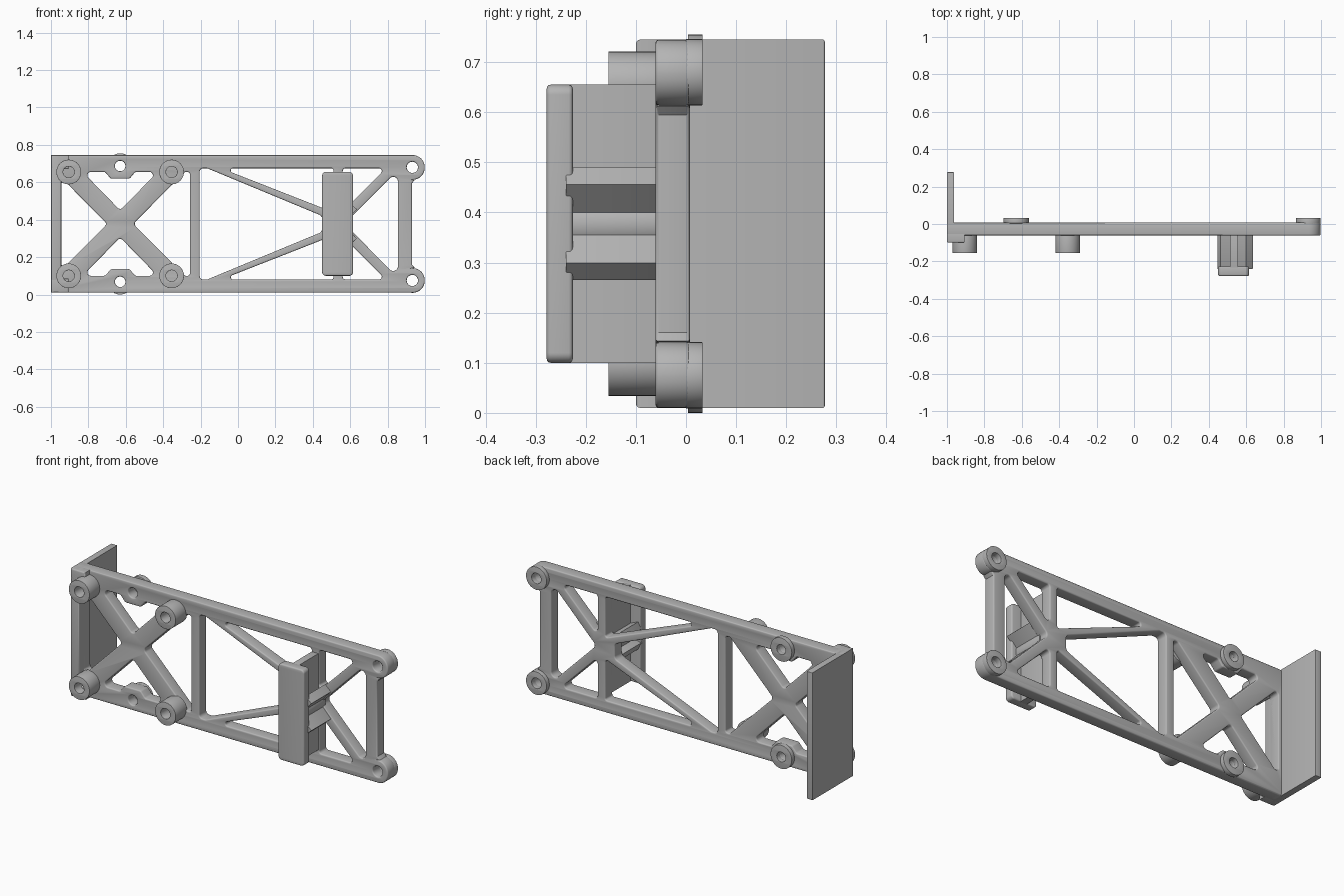
import bpy
import bmesh
import math

cube = bpy.data.objects.get("Cube")
if cube:
    bpy.data.objects.remove(cube, do_unlink=True)

grey = bpy.data.materials.new("plain grey")
grey.use_nodes = True
grey.diffuse_color = (0.46, 0.46, 0.46, 1)
grey.node_tree.nodes["Principled BSDF"].inputs["Base Color"].default_value = grey.diffuse_color

HEIGHT = 0.755  # everything mirrors about half this height


def flip(points):
    return [(x, HEIGHT - z) for x, z in points]


def circle(x, z, r, n=40):
    return [(x + r * math.cos(math.tau * i / n), z + r * math.sin(math.tau * i / n))
            for i in range(n)]


def rect(x0, x1, z0, z1):
    return [(x0, z0), (x1, z0), (x1, z1), (x0, z1)]


def bar(x0, z0, x1, z1, width):
    length = math.hypot(x1 - x0, z1 - z0)
    u, v = (z0 - z1) / length * width / 2, (x1 - x0) / length * width / 2
    return [(x0 - u, z0 - v), (x1 - u, z1 - v), (x1 + u, z1 + v), (x0 + u, z0 + v)]


def rounded(points, radius, steps=8):
    """Round every corner of a polygon."""
    out = []
    for i, (x, z) in enumerate(points):
        ends = []
        dirs = []
        for ox, oz in (points[i - 1], points[(i + 1) % len(points)]):
            d = math.hypot(ox - x, oz - z)
            dirs.append(((ox - x) / d, (oz - z) / d, d))
        a, b = dirs
        half = math.acos(max(-1, min(1, a[0] * b[0] + a[1] * b[1]))) / 2
        t = min(radius / math.tan(half), 0.48 * a[2], 0.48 * b[2])
        ends = [(x + e[0] * t, z + e[1] * t) for e in dirs]
        # rational arc so that the corner is truly circular
        w = math.sin(half)
        for k in range(steps + 1):
            s = k / steps
            c0, c1, c2 = (1 - s) ** 2, 2 * s * (1 - s) * w, s * s
            total = c0 + c1 + c2
            out.append(((c0 * ends[0][0] + c1 * x + c2 * ends[1][0]) / total,
                        (c0 * ends[0][1] + c1 * z + c2 * ends[1][1]) / total))
    return out


def prism(name, loops, y0, y1, bevel=0.004):
    """Fill the first loop, with the others as holes, and extrude along y."""
    curve = bpy.data.curves.new(name, 'CURVE')
    curve.dimensions = '2D'
    curve.fill_mode = 'BOTH'
    curve.bevel_depth = bevel
    curve.bevel_resolution = 2
    curve.offset = -bevel
    curve.extrude = (y1 - y0) / 2 - bevel
    for loop in loops:
        spline = curve.splines.new('POLY')
        spline.points.add(len(loop) - 1)
        for p, (x, z) in zip(spline.points, loop):
            p.co = (x, z, 0, 1)
        spline.use_cyclic_u = True
    obj = bpy.data.objects.new(name, curve)
    bpy.context.collection.objects.link(obj)
    obj.location.y = (y0 + y1) / 2
    obj.rotation_euler.x = math.pi / 2
    bpy.ops.object.select_all(action='DESELECT')
    obj.select_set(True)
    bpy.context.view_layer.objects.active = obj
    bpy.ops.object.convert(target='MESH')
    obj = bpy.context.view_layer.objects.active
    bm = bmesh.new()
    bm.from_mesh(obj.data)
    bmesh.ops.remove_doubles(bm, verts=bm.verts, dist=0.0002)
    bmesh.ops.recalc_face_normals(bm, faces=bm.faces)
    bm.to_mesh(obj.data)
    bm.free()
    obj.data.materials.clear()
    obj.data.materials.append(grey)
    bpy.ops.object.shade_smooth_by_angle(angle=math.radians(35))
    return obj


FRONT, BACK = -0.061, 0.008
MID = HEIGHT / 2

# Truss frame: outline, windows and through holes
outline = [(-1, 0.01), (-1, 0.745), *rounded(rect(0.8, 0.998, 0.614, 0.745), 0.064)[18:27],
           (0.95, 0.614), (0.93, 0.595), (0.93, 0.16), (0.95, 0.141),
           *rounded(rect(0.8, 0.998, 0.01, 0.141), 0.064)[9:18][::-1]]
corner = rounded(rect(0.8, 0.998, 0.614, 0.745), 0.064)
lower = rounded(rect(0.8, 0.998, 0.01, 0.141), 0.064)
outline = [(-1, 0.01), (-1, 0.745)] + corner[18:27][::-1] + corner[9:18][::-1] \
    + [(0.945, 0.612), (0.93, 0.595), (0.93, 0.16), (0.945, 0.143)] \
    + lower[18:27][::-1] + lower[9:18][::-1]

cross_top = [(-0.83, 0.655), (-0.71, 0.655), (-0.68, 0.619), (-0.58, 0.619),
             (-0.55, 0.655), (-0.43, 0.655), (-0.63, 0.45)]
brace_top = [(-0.09, 0.675), (0.51, 0.44), (0.51, 0.675)]
short_top = [(0.56, 0.675), (0.56, 0.445), (0.79, 0.675)]
mirrored = [(cross_top, 0.018), (brace_top, 0.012), (short_top, 0.015)]
single = [
    ([(-0.945, 0.625), (-0.70, MID), (-0.945, 0.13)], 0.015),
    ([(-0.257, 0.655), (-0.285, 0.655), (-0.56, MID), (-0.285, 0.10), (-0.257, 0.10)], 0.02),
    ([(-0.205, 0.675), (-0.165, 0.675), (0.45, 0.42), (0.45, 0.335),
      (-0.165, 0.08), (-0.205, 0.08)], 0.025),
    ([(0.855, 0.665), (0.57, MID), (0.855, 0.09)], 0.025),
]
windows = [rounded(p, r) for p, r in single]
for p, r in mirrored:
    windows += [rounded(p, r), rounded(flip(p), r)]

end_hole = circle(0.932, 0.68, 0.03)
side_hole = circle(-0.63, 0.687, 0.028)
holes = [end_hole, flip(end_hole), side_hole, flip(side_hole)]
prism("truss_frame", [outline] + windows + holes, FRONT, BACK, 0.007)

# Raised rings on the back and hollow standoffs on the front
for label, turn in (("upper", lambda p: p), ("lower", flip)):
    prism(label + "_end_boss", [turn(circle(0.932, 0.68, 0.066)), turn(end_hole)],
          0, 0.033, 0.001)
    prism(label + "_side_boss", [turn(circle(-0.63, 0.687, 0.068)), turn(side_hole)],
          0.004, 0.033, 0.001)
    for side, x in (("outer", -0.905), ("inner", -0.355)):
        prism(label + "_" + side + "_standoff",
              [turn(circle(x, 0.655, 0.066)), turn(circle(x, 0.655, 0.03))],
              -0.155, FRONT + 0.01, 0.001)
    # Thickened frame corner beside the end plate
    prism(label + "_corner_block", [turn(rect(-1, -0.905, 0.67, 0.745))],
          -0.1, FRONT + 0.02, 0.008)

# End plate and its inner flange
prism("end_plate", [rect(-1, -0.963, 0.01, 0.745)], -0.095, 0.277)
prism("end_flange", [rect(-1, -0.945, 0.01, 0.745)], -0.1, 0.004, 0.008)

# Stand: foot pad, upright web and the crossing ribs that carry it
prism("foot_pad", [rounded(rect(0.45, 0.615, 0.1, 0.655), 0.02)], -0.278, -0.226, 0.008)
prism("stand_web", [rect(0.513, 0.555, 0.1, 0.655)], -0.235, FRONT + 0.02, 0.002)
prism("stand_hub", [circle(0.534, MID, 0.055)], -0.235, FRONT + 0.02, 0.001)
for label, turn in (("upper", lambda p: p), ("lower", flip)):
    prism(label + "_right_rib", [turn(bar(0.53, MID, 0.617, 0.4725, 0.05))],
          -0.24, FRONT + 0.02, 0.002)
    prism(label + "_left_rib", [turn(bar(0.53, 0.405, 0.455, 0.437, 0.042))],
          -0.24, FRONT + 0.02, 0.002)
